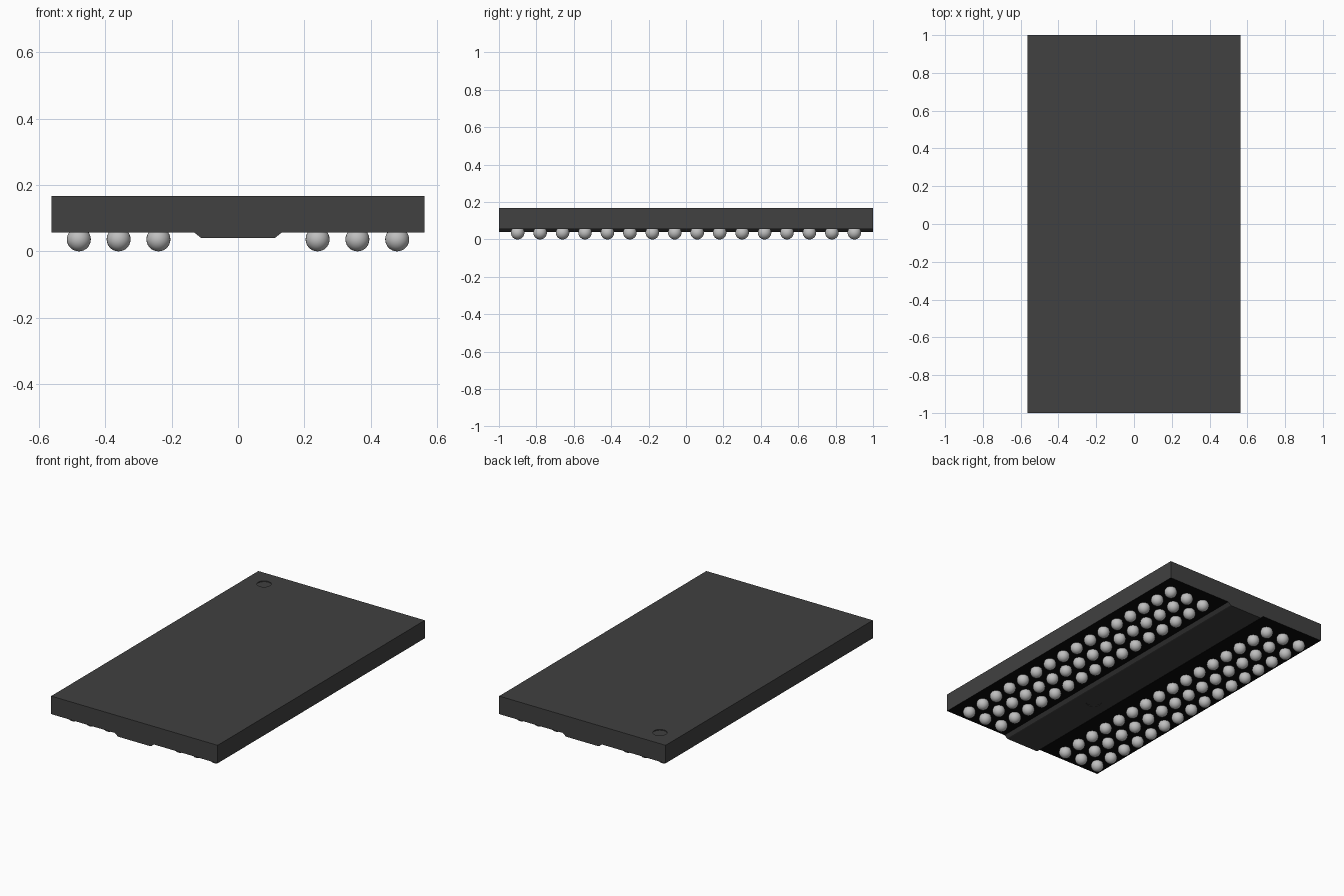
import bpy, bmesh, math

cube = bpy.data.objects.get("Cube")
if cube:
    bpy.data.objects.remove(cube, do_unlink=True)


def material(name, colour, metallic=0.0, roughness=0.6):
    m = bpy.data.materials.new(name)
    m.use_nodes = True
    m.diffuse_color = (*colour, 1)
    bsdf = m.node_tree.nodes["Principled BSDF"]
    bsdf.inputs["Base Color"].default_value = (*colour, 1)
    bsdf.inputs["Metallic"].default_value = metallic
    bsdf.inputs["Roughness"].default_value = roughness
    return m


def make_object(name, bm, *mats):
    me = bpy.data.meshes.new(name)
    bm.to_mesh(me)
    bm.free()
    ob = bpy.data.objects.new(name, me)
    bpy.context.collection.objects.link(ob)
    for m in mats:
        me.materials.append(m)
    return ob


charcoal = material("charcoal plastic", (0.052, 0.052, 0.052))
black = material("black underside", (0.003, 0.003, 0.003))
solder = material("solder grey", (0.52, 0.52, 0.52))

HALF_W, HALF_L = 0.5625, 1.0
BASE, TOP, RIDGE = 0.057, 0.167, 0.04

# Package body: cross-section with the rounded central ridge, extruded along y
half = [(0.107, RIDGE), (0.113, RIDGE + 0.0015), (0.132, BASE),
        (HALF_W, BASE), (HALF_W, TOP)]
profile = half + [(-x, z) for x, z in reversed(half)]
bm = bmesh.new()
front = bm.faces.new([bm.verts.new((x, -HALF_L, z)) for x, z in profile])
ext = bmesh.ops.extrude_face_region(bm, geom=[front])
bmesh.ops.translate(bm, vec=(0, 2 * HALF_L, 0),
                    verts=[g for g in ext["geom"] if isinstance(g, bmesh.types.BMVert)])
bmesh.ops.recalc_face_normals(bm, faces=bm.faces)
# The flat underside on both sides of the ridge is black
for f in bm.faces:
    if f.normal.z < -0.9 and abs(f.calc_center_median().x) > 0.2:
        f.material_index = 1
body = make_object("package_body", bm, charcoal, black)


# Shallow round recesses: corner marker on top, mould gate under the ridge
def recess(name, x, y, z, radius, depth):
    c = bmesh.new()
    bmesh.ops.create_cone(c, cap_ends=True, segments=32, radius1=radius,
                          radius2=radius, depth=2 * depth)
    bmesh.ops.translate(c, vec=(x, y, z), verts=c.verts)
    cutter = make_object(name, c, charcoal)
    cutter.hide_render = True
    mod = body.modifiers.new(name, "BOOLEAN")
    mod.operation = "DIFFERENCE"
    mod.solver = "EXACT"
    mod.object = cutter
    bpy.context.view_layer.objects.active = body
    bpy.ops.object.modifier_apply(modifier=name)
    bpy.data.objects.remove(cutter, do_unlink=True)


recess("corner_marker", -0.44, 0.88, TOP, 0.04, 0.005)
recess("gate_mark", 0.0, -0.36, RIDGE, 0.045, 0.004)

# Solder balls: one ball repeated 3 x 16, then mirrored to the other side
R, PITCH = 0.0362, 0.12
bm = bmesh.new()
bmesh.ops.create_uvsphere(bm, u_segments=24, v_segments=14, radius=R)
bmesh.ops.translate(bm, vec=(2 * PITCH, -7.5 * PITCH, R), verts=bm.verts)
for f in bm.faces:
    f.smooth = True
balls = make_object("solder_balls", bm, solder)
for name, count, offset in (("columns", 3, (PITCH, 0, 0)), ("rows", 16, (0, PITCH, 0))):
    arr = balls.modifiers.new(name, "ARRAY")
    arr.count = count
    arr.use_relative_offset = False
    arr.use_constant_offset = True
    arr.constant_offset_displace = offset
mirror = balls.modifiers.new("other side", "MIRROR")
mirror.use_axis[0] = True
mirror.use_mirror_merge = False
